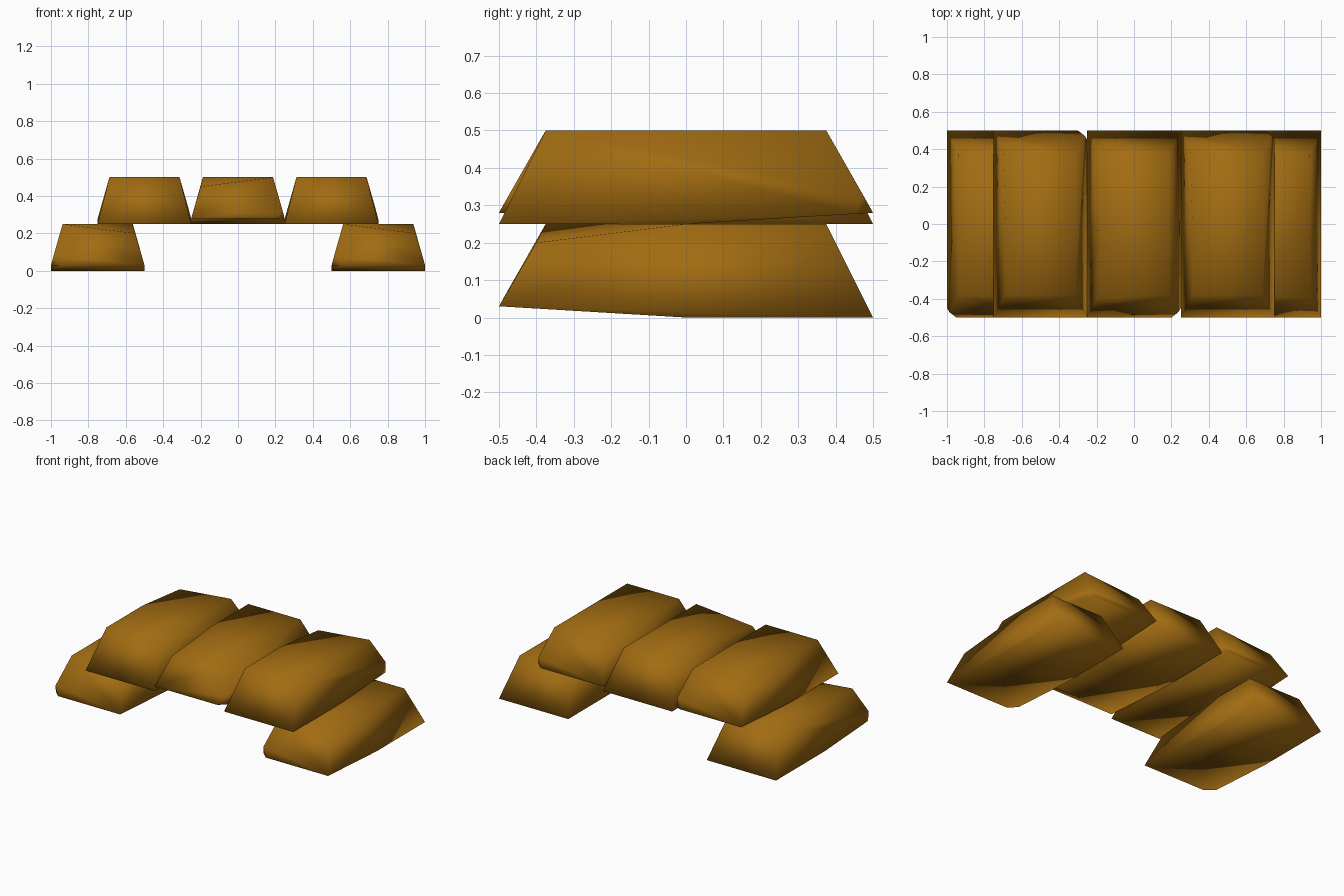
import bpy, bmesh, math

if "Cube" in bpy.data.objects:
    bpy.data.objects.remove(bpy.data.objects["Cube"])

gold = bpy.data.materials.new("gold")
gold.diffuse_color = (0.36, 0.15, 0.006, 1)
gold.use_nodes = True
gold.node_tree.nodes["Principled BSDF"].inputs["Base Color"].default_value = gold.diffuse_color

# Worn ingot outline: tapered bar, chipped lower-left and worn upper-right front corners
POINTS = [
    (-.25, .5, 0), (.25, .5, 0), (-.25, 0, 0), (.25, 0, 0),
    (.25, -.5, .03), (-.25, -.45, .027), (-.2, -.5, .03), (-.236, -.472, .08),
    (-.1875, .375, .25), (.1875, .375, .25), (.1875, 0, .25),
    (-.1875, -.375, .25), (.2, -.4, .2),
]


def ingot(name, x, z, turn=1, flip=1):
    """turn=-1 rotates half a turn, flip=-1 mirrors left to right."""
    bm = bmesh.new()
    for px, py, pz in POINTS:
        bm.verts.new((px * flip * turn, py * turn, pz))
    bmesh.ops.convex_hull(bm, input=bm.verts)
    bmesh.ops.dissolve_limit(bm, angle_limit=math.radians(1),
                             verts=bm.verts, edges=bm.edges)
    bmesh.ops.recalc_face_normals(bm, faces=bm.faces)
    for f in bm.faces:
        f.smooth = True
    mesh = bpy.data.meshes.new(name)
    bm.to_mesh(mesh)
    bm.free()
    mesh.materials.append(gold)
    ob = bpy.data.objects.new(name, mesh)
    ob.location = (x, 0, z)
    bpy.context.collection.objects.link(ob)


# Bottom row of two, top row of three
ingot("lower_left_ingot", -.75, 0)
ingot("lower_right_ingot", .75, 0)
ingot("upper_left_ingot", -.5, .25, turn=-1)
ingot("upper_middle_ingot", 0, .25, flip=-1)
ingot("upper_right_ingot", .5, .25, turn=-1)
